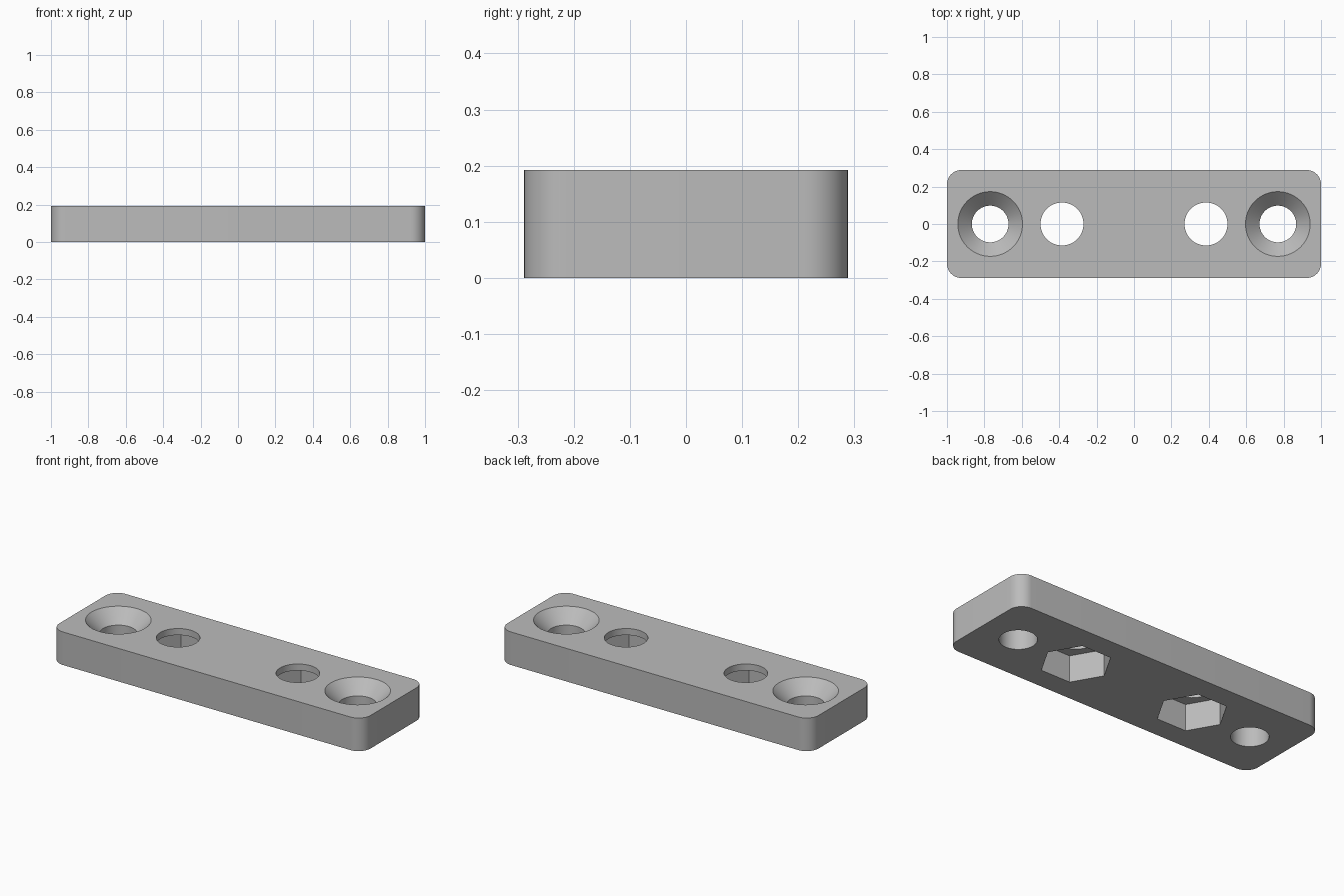
import bpy, bmesh, math

old = bpy.data.objects.get("Cube")
if old:
    bpy.data.objects.remove(old, do_unlink=True)

LENGTH, WIDTH, HEIGHT, CORNER = 2.0, 0.577, 0.192, 0.077
SCREW_X, NUT_X = 0.769, 0.385

grey = bpy.data.materials.new("plain grey")
grey.use_nodes = True
grey.diffuse_color = (0.5, 0.5, 0.5, 1)
grey.node_tree.nodes["Principled BSDF"].inputs["Base Color"].default_value = (0.5, 0.5, 0.5, 1)


def ring(radius, sides):
    return [(radius * math.cos(math.tau * i / sides),
             radius * math.sin(math.tau * i / sides)) for i in range(sides)]


def loft(name, sections, x=0):
    """Solid through stacked (outline, z) sections."""
    bm = bmesh.new()
    rows = [[bm.verts.new((px, py, z)) for px, py in outline] for outline, z in sections]
    n = len(rows[0])
    for low, high in zip(rows, rows[1:]):
        for i in range(n):
            j = (i + 1) % n
            bm.faces.new((low[i], low[j], high[j], high[i]))
    bm.faces.new(rows[0][::-1])
    bm.faces.new(rows[-1])
    mesh = bpy.data.meshes.new(name)
    bm.to_mesh(mesh)
    bm.free()
    mesh.materials.append(grey)
    obj = bpy.data.objects.new(name, mesh)
    obj.location.x = x
    bpy.context.collection.objects.link(obj)
    return obj


# Plate with rounded vertical corners
outline = []
for k, (sx, sy) in enumerate([(1, 1), (-1, 1), (-1, -1), (1, -1)]):
    for i in range(13):
        a = math.pi / 2 * (k + i / 12)
        outline.append((sx * (LENGTH / 2 - CORNER) + CORNER * math.cos(a),
                        sy * (WIDTH / 2 - CORNER) + CORNER * math.sin(a)))
plate = loft("mounting_plate", [(outline, 0), (outline, HEIGHT)])

# Cutters: countersunk screw holes, bolt holes and hexagonal nut pockets
screw_r, head_r, bolt_r, nut_r = 0.098, 0.173, 0.115, 0.187
sink_z, over = HEIGHT - 0.075, 0.02
cutters = []
for side, s in (("right", -1), ("left", 1)):
    cutters += [
        loft(side + "_screw_hole_cutter",
             [(ring(screw_r, 64), -over), (ring(screw_r, 64), sink_z),
              (ring(head_r + over, 64), HEIGHT + over)], s * SCREW_X),
        loft(side + "_bolt_hole_cutter",
             [(ring(bolt_r, 64), 0.05), (ring(bolt_r, 64), HEIGHT + over)], s * NUT_X),
        loft(side + "_nut_pocket_cutter",
             [(ring(nut_r, 6), -over), (ring(nut_r, 6), 0.154)], s * NUT_X),
    ]

bpy.context.view_layer.objects.active = plate
plate.select_set(True)
for cutter in cutters:
    mod = plate.modifiers.new(cutter.name, "BOOLEAN")
    mod.operation = "DIFFERENCE"
    mod.solver = "EXACT"
    mod.object = cutter
    bpy.ops.object.modifier_apply(modifier=mod.name)
for cutter in cutters:
    bpy.data.objects.remove(cutter, do_unlink=True)

bpy.ops.object.shade_smooth_by_angle(angle=math.radians(30))
